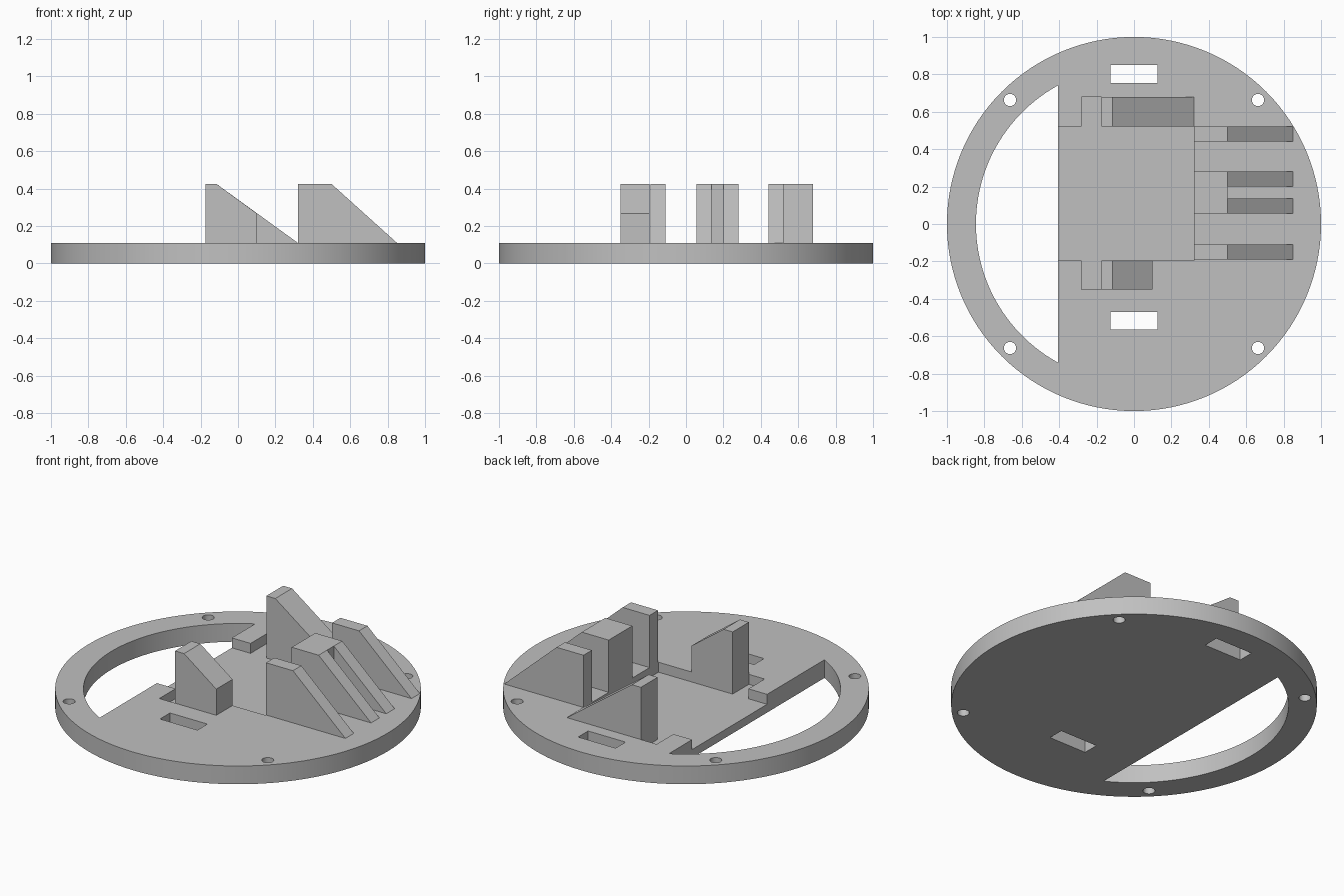
import bpy, bmesh
from math import sin, cos, pi, acos
from mathutils import Vector

if "Cube" in bpy.data.objects:
    bpy.data.objects.remove(bpy.data.objects["Cube"])

TOP, FLOOR, PEAK = 0.11, 0.05, 0.425
EDGE = -0.405          # straight side of the window
X_STEP = 0.32          # right side of the pocket

grey = bpy.data.materials.new("plain grey")
grey.use_nodes = True
colour = (0.53, 0.53, 0.53, 1)
grey.diffuse_color = colour
grey.node_tree.nodes["Principled BSDF"].inputs["Base Color"].default_value = colour


def prism(name, points, offset):
    """Extrude a closed outline of 3D points along an offset."""
    bm = bmesh.new()
    face = bm.faces.new([bm.verts.new(p) for p in points])
    new = bmesh.ops.extrude_face_region(bm, geom=[face])["geom"]
    bmesh.ops.translate(bm, vec=Vector(offset),
                        verts=[v for v in new if isinstance(v, bmesh.types.BMVert)])
    bmesh.ops.recalc_face_normals(bm, faces=bm.faces)
    mesh = bpy.data.meshes.new(name)
    bm.to_mesh(mesh)
    bm.free()
    mesh.materials.append(grey)
    obj = bpy.data.objects.new(name, mesh)
    bpy.context.collection.objects.link(obj)
    return obj


def slab(name, outline, z0, z1):
    return prism(name, [(x, y, z0) for x, y in outline], (0, 0, z1 - z0))


def upright(name, profile, y0, y1):
    return prism(name, [(x, y0, z) for x, z in profile], (0, y1 - y0, 0))


def arc(radius, start, end, steps, cx=0, cy=0):
    return [(cx + radius * cos(start + (end - start) * i / steps),
             cy + radius * sin(start + (end - start) * i / steps))
            for i in range(steps + 1)]


def circle(radius, steps, cx=0, cy=0):
    return arc(radius, 0, 2 * pi, steps, cx, cy)[:-1]


def rect(x0, x1, y0, y1):
    return [(x0, y0), (x1, y0), (x1, y1), (x0, y1)]


def cut(target, cutter):
    cutter.hide_render = True
    mod = target.modifiers.new("cut", "BOOLEAN")
    mod.operation, mod.solver, mod.object = "DIFFERENCE", "EXACT", cutter
    bpy.context.view_layer.objects.active = target
    bpy.ops.object.modifier_apply(modifier=mod.name)
    bpy.data.objects.remove(cutter)


# Round base plate
base = slab("base_plate", circle(1, 128), 0, TOP)

# Segment-shaped window
inner = 0.845
a = acos(EDGE / inner)
cut(base, slab("window_cutter", arc(inner, a, 2 * pi - a, 64), -0.1, 0.3))

# Shallow pocket with a notch beside each ramp wall
pocket = [(-0.45, -0.195), (-0.28, -0.195), (-0.28, -0.35), (-0.175, -0.35),
          (-0.175, -0.195), (X_STEP, -0.195), (X_STEP, 0.52), (-0.175, 0.52),
          (-0.175, 0.68), (-0.28, 0.68), (-0.28, 0.52), (-0.45, 0.52)]
cut(base, slab("pocket_cutter", pocket, FLOOR, 0.3))

# Strap slots and screw holes
for y0, y1 in ((0.755, 0.85), (-0.565, -0.47)):
    cut(base, slab("slot_cutter", rect(-0.125, 0.125, y0, y1), -0.1, 0.3))
for sx in (-1, 1):
    for sy in (-1, 1):
        cut(base, slab("hole_cutter", circle(0.033, 24, sx * 0.663, sy * 0.663), -0.1, 0.3))

# Ramp walls at the pocket sides, the front one cut short
ramp = [(-0.175, TOP), (-0.175, PEAK), (-0.115, PEAK)]
upright("back_ramp_wall", ramp + [(X_STEP, TOP)], 0.52, 0.68)
upright("front_ramp_wall", ramp + [(0.1, 0.268), (0.1, TOP)], -0.35, -0.195)

# Sloped fins
fin = [(X_STEP, TOP), (X_STEP, PEAK), (0.5, PEAK), (0.85, TOP)]
for i, y in enumerate((-0.19, 0.055, 0.2, 0.44)):
    upright(f"fin_{i + 1}", fin, y, y + 0.08)

# Block joining the two middle fins
slab("fin_bridge", rect(X_STEP, 0.5, 0.135, 0.2), TOP, PEAK)

# Smooth the round sides, keep the edges sharp
bpy.ops.object.select_all(action="DESELECT")
base.select_set(True)
bpy.context.view_layer.objects.active = base
bpy.ops.object.shade_smooth_by_angle(angle=pi / 6)
